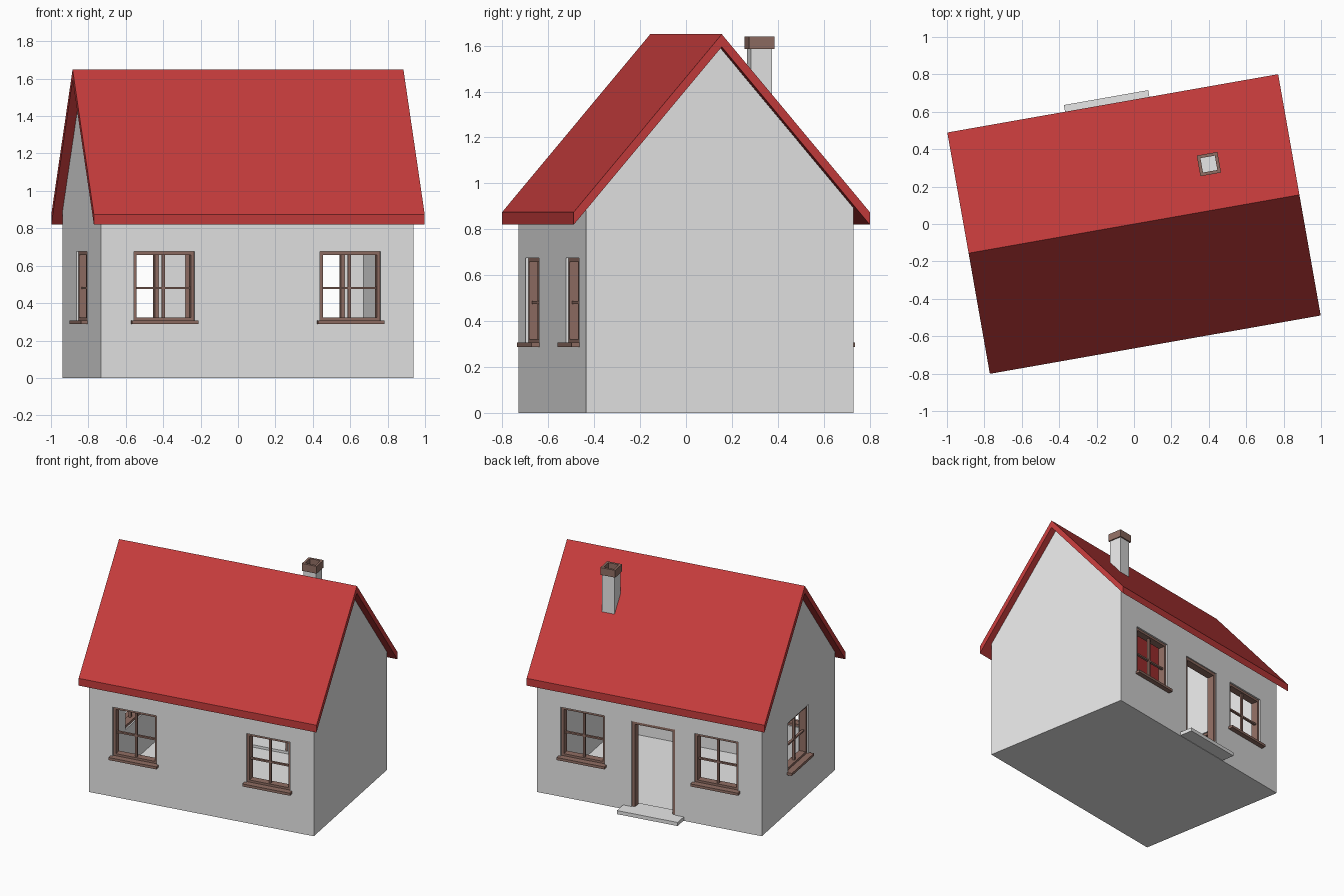
import bpy, bmesh
from math import radians
from mathutils import Matrix, Vector

cube = bpy.data.objects.get("Cube")
if cube:
    bpy.data.objects.remove(cube, do_unlink=True)


def material(name, rgb):
    m = bpy.data.materials.new(name)
    m.use_nodes = True
    m.diffuse_color = (*rgb, 1)
    m.node_tree.nodes["Principled BSDF"].inputs["Base Color"].default_value = (*rgb, 1)
    return m


GREY = material("plaster grey", (0.8, 0.8, 0.8))
RED = material("roof red", (0.56, 0.045, 0.045))
BROWN = material("wood brown", (0.28, 0.155, 0.125))

TURN = Matrix.Rotation(radians(10), 4, "Z")   # the whole house stands turned
HALF_X, HALF_Y, THICK = 0.848, 0.5915, 0.075  # wall shell
WIN_W, WIN_LOW, WIN_TOP = 0.165, 0.305, 0.675
DOOR_W, DOOR_X = 0.164, -0.03


def make(name, bm, mat, place=Matrix.Identity(4)):
    bm.transform(TURN @ place)
    bmesh.ops.recalc_face_normals(bm, faces=bm.faces)
    mesh = bpy.data.meshes.new(name)
    bm.to_mesh(mesh)
    bm.free()
    mesh.materials.append(mat)
    obj = bpy.data.objects.new(name, mesh)
    bpy.context.scene.collection.objects.link(obj)
    return obj


def boxes(name, spans, mat, place=Matrix.Identity(4)):
    """One object from boxes, each given as x, y and z ranges."""
    bm = bmesh.new()
    for span in spans:
        size = Vector([hi - lo for lo, hi in span])
        mid = Vector([(hi + lo) / 2 for lo, hi in span])
        bmesh.ops.create_cube(bm, size=1, matrix=Matrix.Translation(mid) @ Matrix.Diagonal((*size, 1)))
    return make(name, bm, mat, place)


def prism(name, profile, half, mat):
    """Extrude a y-z profile along the length of the house."""
    bm = bmesh.new()
    face = bm.faces.new([bm.verts.new((-half, y, z)) for y, z in profile])
    out = bmesh.ops.extrude_face_region(bm, geom=[face])
    moved = [v for v in out["geom"] if isinstance(v, bmesh.types.BMVert)]
    bmesh.ops.translate(bm, verts=moved, vec=(2 * half, 0, 0))
    return make(name, bm, mat)


def cut(obj, cutter):
    mod = obj.modifiers.new("opening", "BOOLEAN")
    mod.operation = "DIFFERENCE"
    mod.solver = "EXACT"
    mod.object = cutter
    bpy.context.view_layer.objects.active = obj
    bpy.ops.object.modifier_apply(modifier=mod.name)
    bpy.data.objects.remove(cutter, do_unlink=True)


def on_wall(angle, along, distance):
    """Place a part built facing -y onto a wall."""
    return Matrix.Rotation(radians(angle), 4, "Z") @ Matrix.Translation((along, -distance, 0))


# Walls with gables, hollow and open to the roof
walls = prism("walls", [(-HALF_Y, 0), (HALF_Y, 0), (HALF_Y, 0.893), (0, 1.593), (-HALF_Y, 0.893)],
              HALF_X, GREY)
inner_x, inner_y = HALF_X - THICK, HALF_Y - THICK
cut(walls, boxes("room_cutter", [((-inner_x, inner_x), (-inner_y, inner_y), (0.012, 2))], GREY))

# Windows: opening, frame, glazing bars and sill
windows = {
    "front_left": on_wall(0, 0.505, HALF_Y),
    "front_right": on_wall(0, -0.505, HALF_Y),
    "back_left": on_wall(180, -0.505, HALF_Y),
    "back_right": on_wall(180, 0.505, HALF_Y),
    "side_right": on_wall(-90, 0, HALF_X),
}
BAR = 0.018
for name, place in windows.items():
    cut(walls, boxes("window_cutter", [((-WIN_W, WIN_W), (-0.05, 0.12), (WIN_LOW, WIN_TOP))], GREY, place))
    deep, thin = (0.012, 0.065), (0.025, 0.042)
    inside = (-WIN_W + BAR, WIN_W - BAR)
    boxes(name + "_window_frame", [
        ((-WIN_W, -WIN_W + BAR), deep, (WIN_LOW, WIN_TOP)),
        ((WIN_W - BAR, WIN_W), deep, (WIN_LOW, WIN_TOP)),
        (inside, deep, (WIN_TOP - BAR, WIN_TOP)),
        (inside, deep, (WIN_LOW, WIN_LOW + BAR)),
        ((-0.008, 0.008), thin, (WIN_LOW + BAR, WIN_TOP - BAR)),
        (inside, thin, (0.475, 0.487)),
    ], BROWN, place)
    boxes(name + "_window_sill", [((-0.18, 0.18), (-0.035, 0.012), (0.288, WIN_LOW + 0.002))], BROWN, place)

# Open doorway with its frame and doorstep
door = on_wall(180, -DOOR_X, HALF_Y)
cut(walls, boxes("door_cutter", [((-DOOR_W, DOOR_W), (-0.05, 0.12), (0.012, WIN_TOP))], GREY, door))
jamb, depth = 0.022, (0.008, 0.065)
boxes("door_frame", [
    ((-DOOR_W, -DOOR_W + jamb), depth, (0.012, WIN_TOP)),
    ((DOOR_W - jamb, DOOR_W), depth, (0.012, WIN_TOP)),
    ((-DOOR_W + jamb, DOOR_W - jamb), depth, (WIN_TOP - jamb, WIN_TOP)),
], BROWN, door)
boxes("doorstep", [((-0.229, 0.229), (-0.1, 0.002), (0.003, 0.03)),
                   ((-DOOR_W, DOOR_W), (0, THICK), (0.01, 0.03))], GREY, door)

# Roof: one folded slab with upright eaves
EAVE, DROP = 0.655, 0.055
prism("roof", [(-EAVE, 0.875), (0, 1.65), (EAVE, 0.875),
               (EAVE, 0.875 - DROP), (0, 1.65 - DROP), (-EAVE, 0.875 - DROP)], 0.898, RED)

# Chimney with a hollow cap
stack = Matrix.Translation((0.45, 0.246, 0))
boxes("chimney", [((-0.047, 0.047), (-0.047, 0.047), (1.25, 1.59))], GREY, stack)
outer, hole, rim = 0.056, 0.039, (1.585, 1.64)
boxes("chimney_cap", [
    ((-outer, -hole), (-outer, outer), rim),
    ((hole, outer), (-outer, outer), rim),
    ((-hole, hole), (-outer, -hole), rim),
    ((-hole, hole), (hole, outer), rim),
], BROWN, stack)
